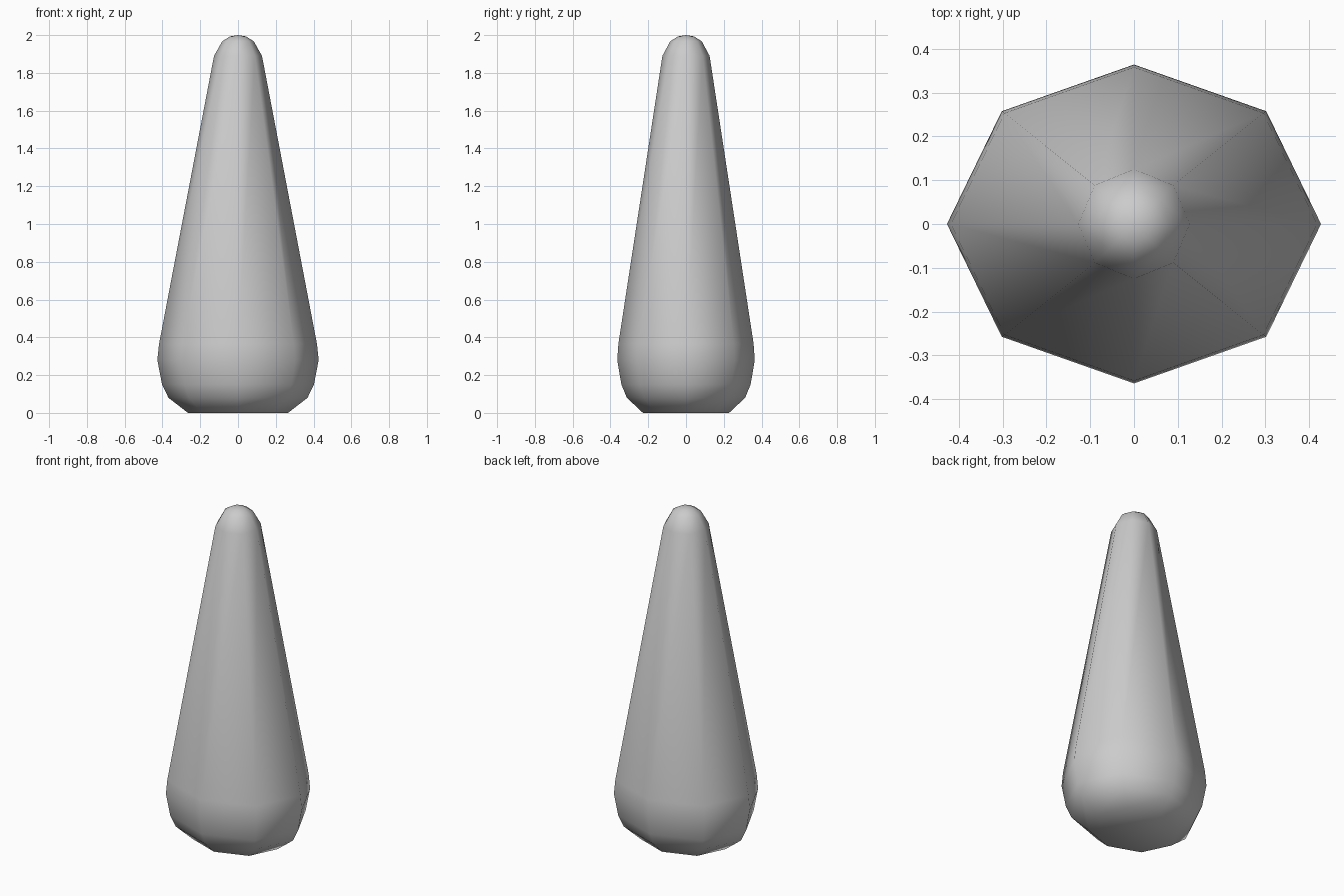
import bpy, bmesh, math

if "Cube" in bpy.data.objects:
    bpy.data.objects.remove(bpy.data.objects["Cube"])

SIDES = 8
# profile rings: (x radius, y radius, height)
RINGS = [
    (0.265, 0.228, 0.0),
    (0.368, 0.313, 0.08),
    (0.402, 0.342, 0.15),
    (0.427, 0.364, 0.28),
    (0.418, 0.358, 0.365),
    (0.127, 0.125, 1.89),
    (0.083, 0.083, 1.968),
    (0.042, 0.042, 1.993),
]

# tapered eight-sided spike with a rounded foot and tip
bm = bmesh.new()
loops = []
for rx, ry, z in RINGS:
    loops.append([bm.verts.new((rx * math.cos(i * math.tau / SIDES),
                                ry * math.sin(i * math.tau / SIDES), z))
                  for i in range(SIDES)])
for low, high in zip(loops, loops[1:]):
    for i in range(SIDES):
        j = (i + 1) % SIDES
        bm.faces.new((low[i], low[j], high[j], high[i]))

# tip fan and flat underside
tip = bm.verts.new((0, 0, 2.0))
for i in range(SIDES):
    bm.faces.new((loops[-1][i], loops[-1][(i + 1) % SIDES], tip))
bm.faces.new(loops[0][::-1])

for f in bm.faces:
    f.smooth = True
mesh = bpy.data.meshes.new("tapered_spike")
bm.to_mesh(mesh)
bm.free()
bpy.context.collection.objects.link(bpy.data.objects.new("tapered_spike", mesh))
